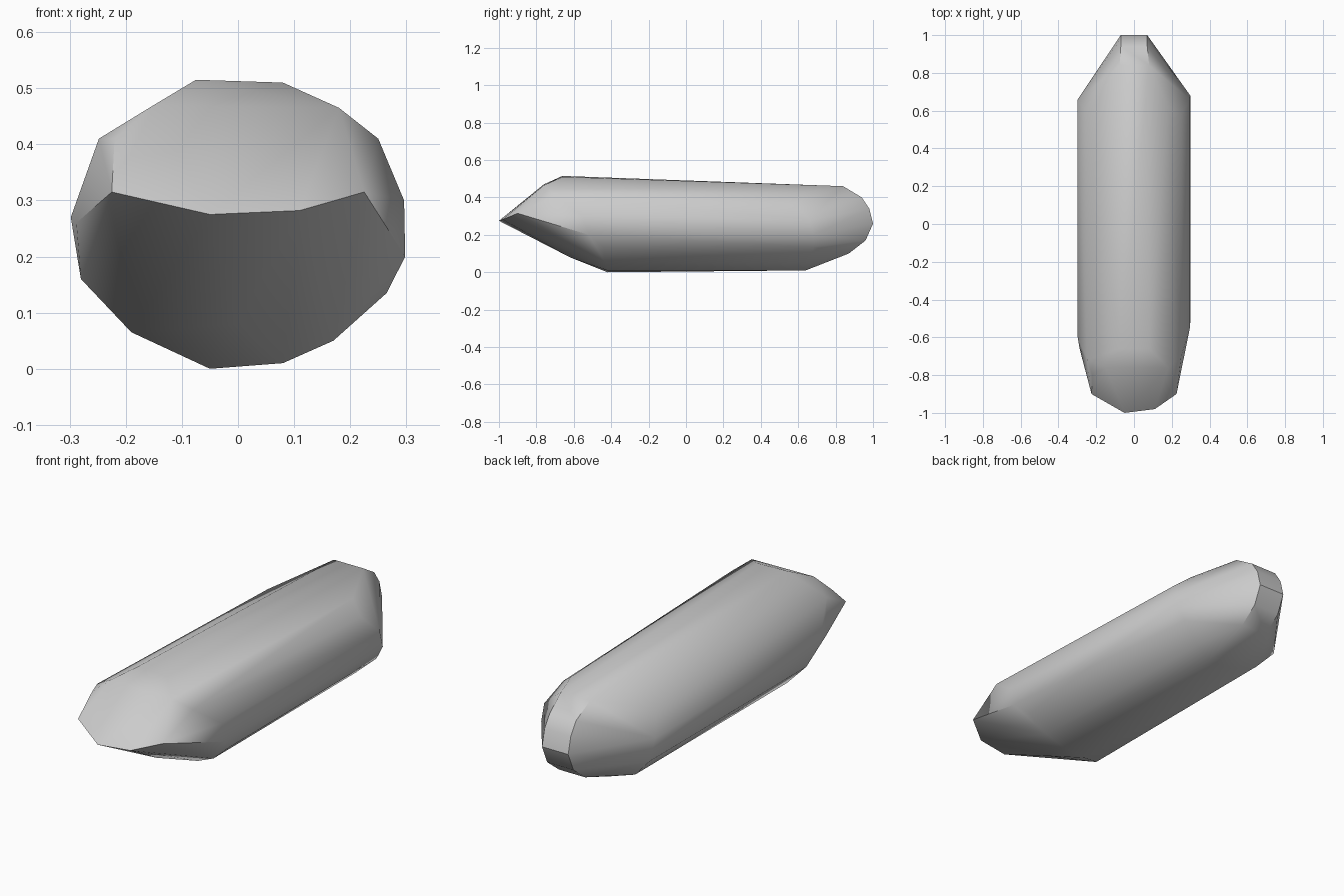
import bpy
import bmesh

old = bpy.data.objects.get("Cube")
if old:
    bpy.data.objects.remove(old, do_unlink=True)

grey = bpy.data.materials.new("stone grey")
grey.use_nodes = True
colour = (0.6, 0.6, 0.6, 1)
grey.diffuse_color = colour
grey.node_tree.nodes["Principled BSDF"].inputs["Base Color"].default_value = colour

# Long facets of the shaft: x, z, front y, back y, drop in height at the back
rails = [
    (-0.075, 0.515, -0.66, 0.84, 0.055),
    (0.08, 0.51, -0.66, 0.84, 0.05),
    (0.18, 0.465, -0.76, 0.62, 0.04),
    (0.25, 0.41, -0.70, 0.58, 0.04),
    (0.296, 0.30, -0.55, 0.66, 0.02),
    (0.298, 0.20, -0.52, 0.68, 0.0),
    (0.265, 0.135, -0.44, 0.68, 0.0),
    (0.17, 0.05, -0.43, 0.66, 0.0),
    (0.08, 0.01, -0.42, 0.64, 0.0),
    (-0.05, 0.0, -0.42, 0.64, -0.012),
    (-0.19, 0.065, -0.50, 0.66, 0.0),
    (-0.28, 0.16, -0.52, 0.68, 0.0),
    (-0.298, 0.27, -0.60, 0.66, 0.0),
    (-0.248, 0.41, -0.72, 0.58, 0.04),
]
points = []
for x, z, front, back, drop in rails:
    points += [(x, front, z), (x, back, z - drop)]

# Chisel edge at the front
points += [(-0.05, -1.0, 0.275), (0.11, -0.98, 0.282),
           (-0.225, -0.9, 0.315), (0.225, -0.9, 0.315),
           (-0.22, -0.80, 0.41), (-0.15, -0.76, 0.47),
           (-0.288, -0.66, 0.26), (0.0, -0.62, 0.08)]

# Narrow rounded strip at the back
for y, z in [(0.94, 0.40), (0.98, 0.34), (1.0, 0.26), (0.96, 0.17), (0.87, 0.10)]:
    points += [(side * 0.07, y, z) for side in (-1, 1)]

# Faceted skin around the shaft and both ends
bm = bmesh.new()
for p in points:
    bm.verts.new(p)
hull = bmesh.ops.convex_hull(bm, input=bm.verts)
spare = [v for v in bm.verts if not v.link_faces]
bmesh.ops.delete(bm, geom=spare, context='VERTS')
bmesh.ops.recalc_face_normals(bm, faces=bm.faces)
mesh = bpy.data.meshes.new("stone_chisel")
bm.to_mesh(mesh)
bm.free()
mesh.materials.append(grey)

chisel = bpy.data.objects.new("stone_chisel", mesh)
bpy.context.collection.objects.link(chisel)
bpy.context.view_layer.objects.active = chisel
chisel.select_set(True)
bpy.ops.object.shade_smooth_by_angle(angle=0.6)
